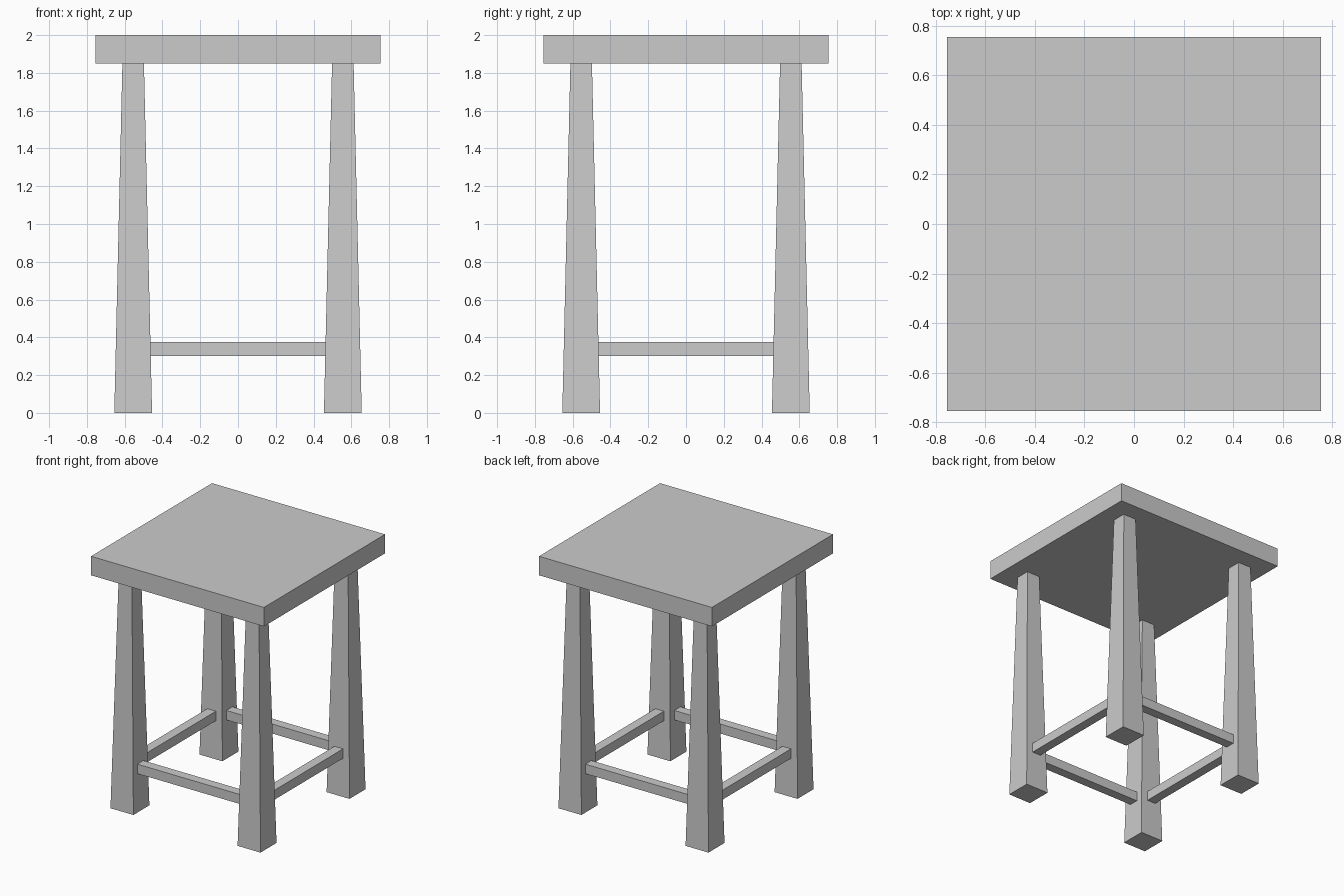
import bpy
import bmesh
from mathutils import Matrix

if "Cube" in bpy.data.objects:
    bpy.data.objects.remove(bpy.data.objects["Cube"])

LEG = 0.555          # leg centre distance from the axes
SEAT_BOTTOM = 1.85


def block(name, centre, size, top_scale=1.0):
    """Box whose top face can be narrowed to make a taper."""
    bm = bmesh.new()
    bmesh.ops.create_cube(bm, size=1.0)
    for v in bm.verts:
        if v.co.z > 0:
            v.co.x *= top_scale
            v.co.y *= top_scale
    bmesh.ops.transform(bm, matrix=Matrix.Translation(centre) @ Matrix.Diagonal((*size, 1)),
                        verts=bm.verts)
    mesh = bpy.data.meshes.new(name)
    bm.to_mesh(mesh)
    bm.free()
    obj = bpy.data.objects.new(name, mesh)
    bpy.context.collection.objects.link(obj)
    return obj


# Square seat slab
block("seat", (0, 0, (SEAT_BOTTOM + 2.0) / 2), (1.51, 1.51, 2.0 - SEAT_BOTTOM))

# Four legs tapering towards the seat
for y_name, sy in (("front", -1), ("back", 1)):
    for x_name, sx in (("left", -1), ("right", 1)):
        block(f"{y_name}_{x_name}_leg", (sx * LEG, sy * LEG, SEAT_BOTTOM / 2),
              (0.2, 0.2, SEAT_BOTTOM), top_scale=0.57)

# Stretchers between the legs, ends just inside the leg faces
LENGTH, THICK, HEIGHT = 0.94, 0.075, 0.3375
for name, s in (("front", -1), ("back", 1)):
    block(f"{name}_stretcher", (0, s * LEG, HEIGHT), (LENGTH, THICK, THICK))
for name, s in (("left", -1), ("right", 1)):
    block(f"{name}_stretcher", (s * LEG, 0, HEIGHT), (THICK, LENGTH, THICK))
